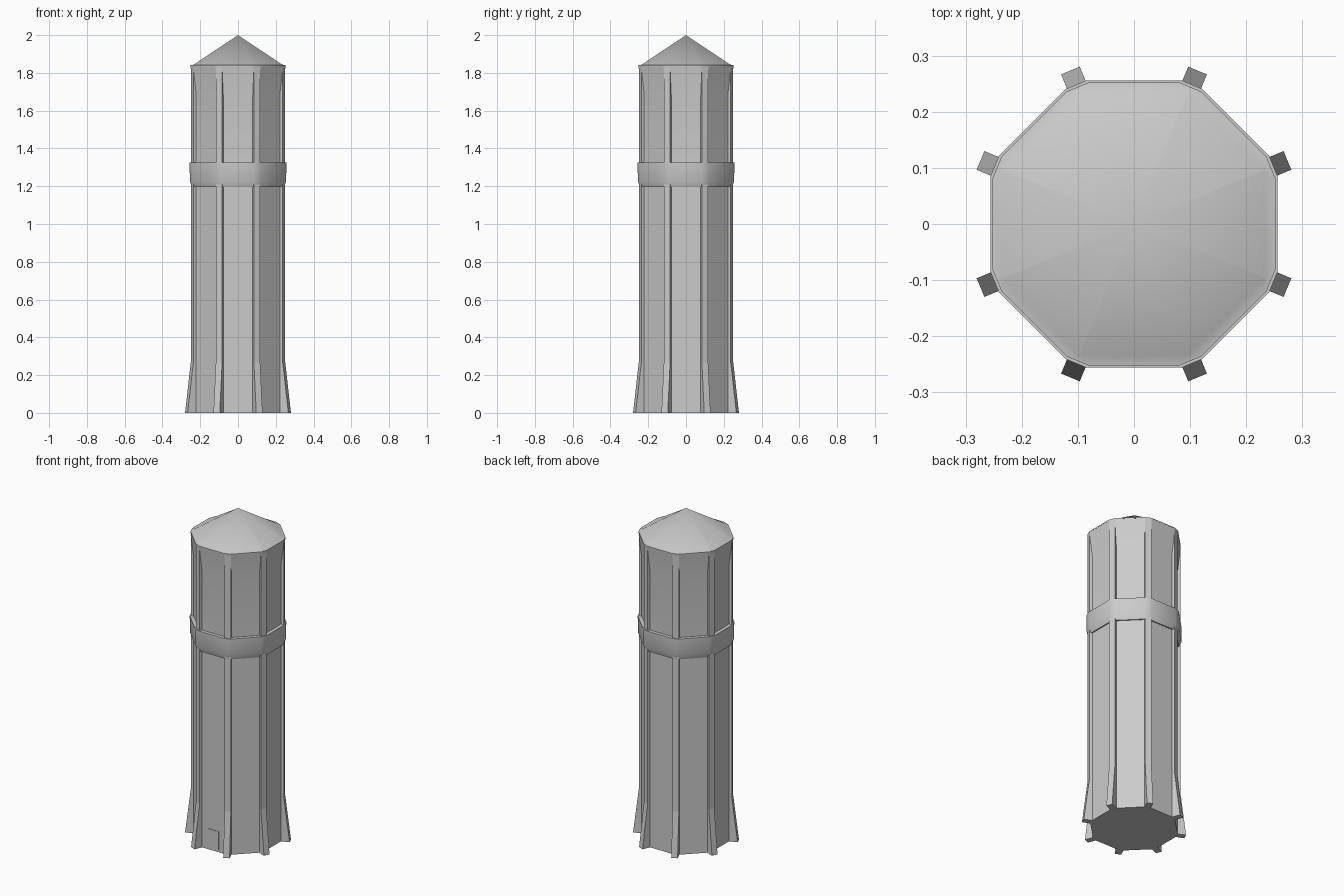
import bpy, bmesh, math
from mathutils import Vector

if "Cube" in bpy.data.objects:
    bpy.data.objects.remove(bpy.data.objects["Cube"])

# single pale grey stone colour
stone = bpy.data.materials.new("pale_grey_stone")
stone.diffuse_color = (0.6, 0.6, 0.6, 1)
stone.use_nodes = True
stone.node_tree.nodes["Principled BSDF"].inputs["Base Color"].default_value = stone.diffuse_color
HALF = math.radians(22.5)


def finish(name, bm, smooth=None):
    bmesh.ops.recalc_face_normals(bm, faces=bm.faces)
    me = bpy.data.meshes.new(name)
    bm.to_mesh(me)
    bm.free()
    me.materials.append(stone)
    ob = bpy.data.objects.new(name, me)
    bpy.context.collection.objects.link(ob)
    if smooth:
        bpy.ops.object.select_all(action='DESELECT')
        ob.select_set(True)
        bpy.context.view_layer.objects.active = ob
        bpy.ops.object.shade_smooth_by_angle(angle=math.radians(smooth))
    return ob


def ring(bm, apothem, corner, z):
    """Octagon with its corners trimmed off at radius 'corner'."""
    h = (apothem / math.cos(HALF) - corner) / math.tan(HALF)
    verts = []
    for k in range(8):
        a = HALF + k * math.pi / 4
        d = Vector((math.cos(a), math.sin(a), 0)) * corner
        t = Vector((-math.sin(a), math.cos(a), 0)) * h
        for s in (-1, 1):
            verts.append(bm.verts.new(d + s * t + Vector((0, 0, z))))
    return verts


def loft(name, profile, smooth=None, apex=None):
    bm = bmesh.new()
    rings = [ring(bm, *p) for p in profile]
    for lo, hi in zip(rings, rings[1:]):
        for i in range(16):
            j = (i + 1) % 16
            bm.faces.new((lo[i], lo[j], hi[j], hi[i]))
    bm.faces.new(rings[0][::-1])
    if apex is None:
        bm.faces.new(rings[-1])
    else:
        tip = bm.verts.new((0, 0, apex))
        for i in range(16):
            bm.faces.new((rings[-1][i], rings[-1][(i + 1) % 16], tip))
    return finish(name, bm, smooth)


# main shaft
loft("lower_shaft", [(0.235, 0.2535, 0), (0.235, 0.2535, 1.25)])
# upper drum, flaring out towards the eave
loft("upper_drum", [(0.235, 0.2535, 1.25), (0.235, 0.2535, 1.68),
                    (0.252, 0.264, 1.84)], 20)
# ring band between shaft and drum
loft("middle_band", [(0.242, 0.259, 1.195), (0.255, 0.268, 1.225),
                     (0.256, 0.269, 1.325)], 30)
# low pointed roof with narrow flat eave
loft("roof", [(0.252, 0.264, 1.835), (0.252, 0.264, 1.841),
              (0.234, 0.2525, 1.844)], 40, apex=2.0)

# corner ribs, splayed out at the foot
W = 0.018
for k in range(8):
    a = HALF + k * math.pi / 4
    d = Vector((math.cos(a), math.sin(a), 0))
    t = Vector((-math.sin(a), math.cos(a), 0))
    bm = bmesh.new()
    side = [(0.22, 0), (0.296, 0), (0.263, 0.27), (0.263, 1.84), (0.22, 1.84)]
    left, right = [[bm.verts.new(d * r + t * s * W + Vector((0, 0, z)))
                    for r, z in side] for s in (-1, 1)]
    bm.faces.new(left)
    bm.faces.new(right[::-1])
    for i in range(5):
        j = (i + 1) % 5
        bm.faces.new((left[i], left[j], right[j], right[i]))
    finish(f"corner_rib_{k + 1}", bm)

# front door plate
bm = bmesh.new()
bmesh.ops.create_cube(bm, size=1)
for v in bm.verts:
    v.co = (v.co.x * 0.07, v.co.y * 0.006 - 0.235, v.co.z * 0.112 + 0.07)
finish("front_door", bm)
